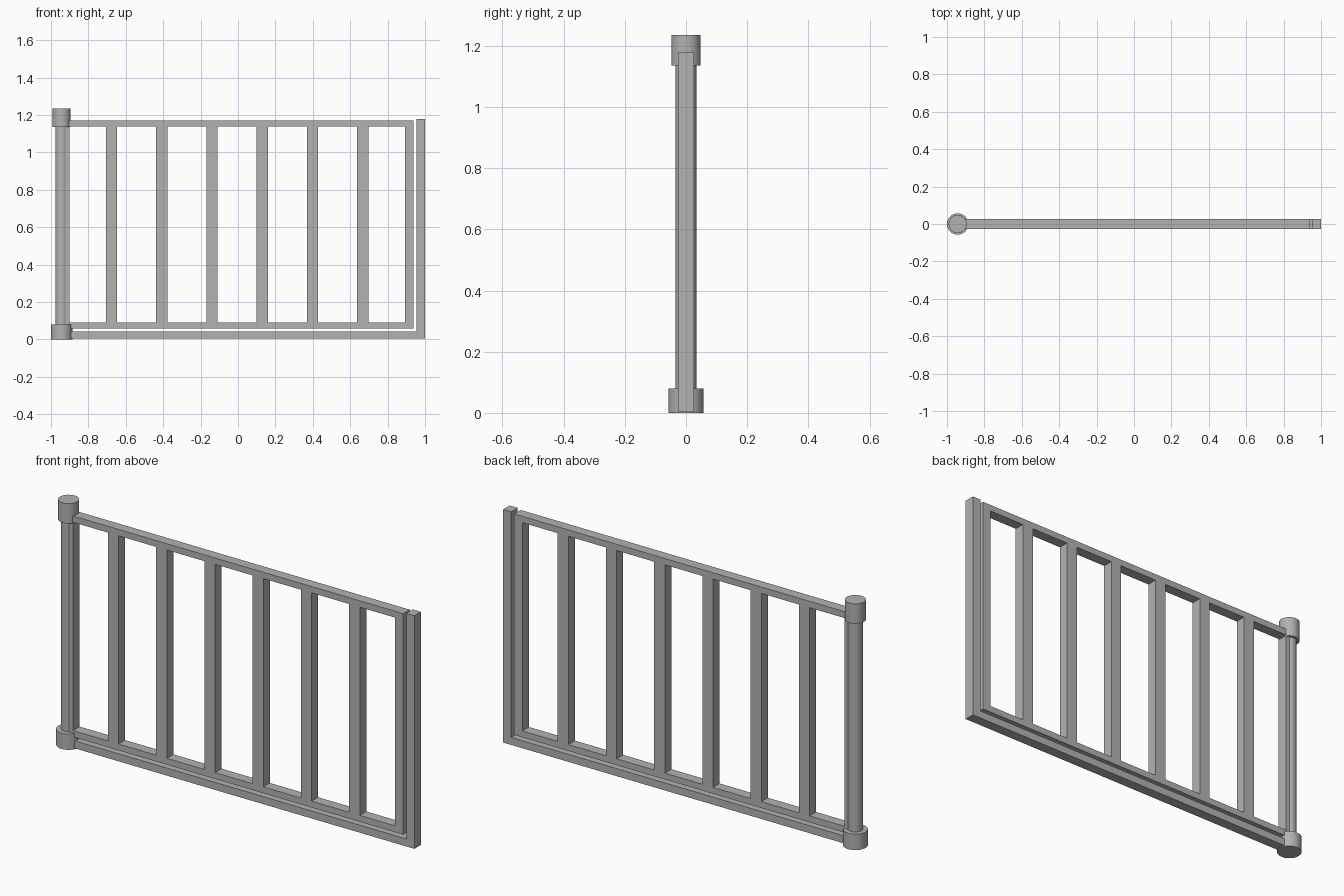
import bpy, bmesh, math
from mathutils import Matrix

cube = bpy.data.objects.get("Cube")
if cube:
    bpy.data.objects.remove(cube, do_unlink=True)

# single painted-metal colour
GREY = (0.45, 0.45, 0.45, 1.0)
metal = bpy.data.materials.new("grey metal")
metal.use_nodes = True
metal.diffuse_color = GREY
metal.node_tree.nodes["Principled BSDF"].inputs["Base Color"].default_value = GREY

HALF_DEPTH = 0.026
POST_X = -0.943


def finish(name, bm):
    mesh = bpy.data.meshes.new(name)
    bm.to_mesh(mesh)
    bm.free()
    mesh.materials.append(metal)
    obj = bpy.data.objects.new(name, mesh)
    bpy.context.collection.objects.link(obj)
    return obj


def bar(name, x0, x1, z0, z1):
    """Rectangular tube of the common depth."""
    bm = bmesh.new()
    size = Matrix.Diagonal((x1 - x0, 2 * HALF_DEPTH, z1 - z0, 1))
    place = Matrix.Translation(((x0 + x1) / 2, 0, (z0 + z1) / 2))
    bmesh.ops.create_cube(bm, size=1, matrix=place @ size)
    return finish(name, bm)


def cylinder(name, radius, z0, z1):
    """Upright cylinder on the hinge axis."""
    bm = bmesh.new()
    bmesh.ops.create_cone(bm, cap_ends=True, segments=32, radius1=radius,
                          radius2=radius, depth=z1 - z0,
                          matrix=Matrix.Translation((POST_X, 0, (z0 + z1) / 2)))
    obj = finish(name, bm)
    bpy.ops.object.select_all(action="DESELECT")
    obj.select_set(True)
    bpy.context.view_layer.objects.active = obj
    bpy.ops.object.shade_smooth_by_angle(angle=math.radians(35))
    return obj


# hinge post with base and cap
cylinder("hinge_base", 0.057, 0.0, 0.08)
cylinder("hinge_post", 0.034, 0.08, 1.135)
cylinder("hinge_cap", 0.048, 1.135, 1.235)

# fixed frame: sill and closing jamb
bar("sill", POST_X, 0.955, 0.005, 0.043)
bar("closing_jamb", 0.955, 1.0, 0.005, 1.178)

# swinging gate frame
bar("gate_bottom_rail", POST_X, 0.938, 0.06, 0.092)
bar("gate_top_rail", POST_X, 0.938, 1.14, 1.172)
bar("gate_hinge_stile", POST_X, -0.90, 0.092, 1.14)
bar("gate_closing_stile", 0.893, 0.938, 0.092, 1.14)

# evenly spaced upright bars
for i in range(6):
    x = -0.676 + 0.2685 * i
    bar(f"gate_bar_{i + 1}", x - 0.03, x + 0.03, 0.092, 1.14)
